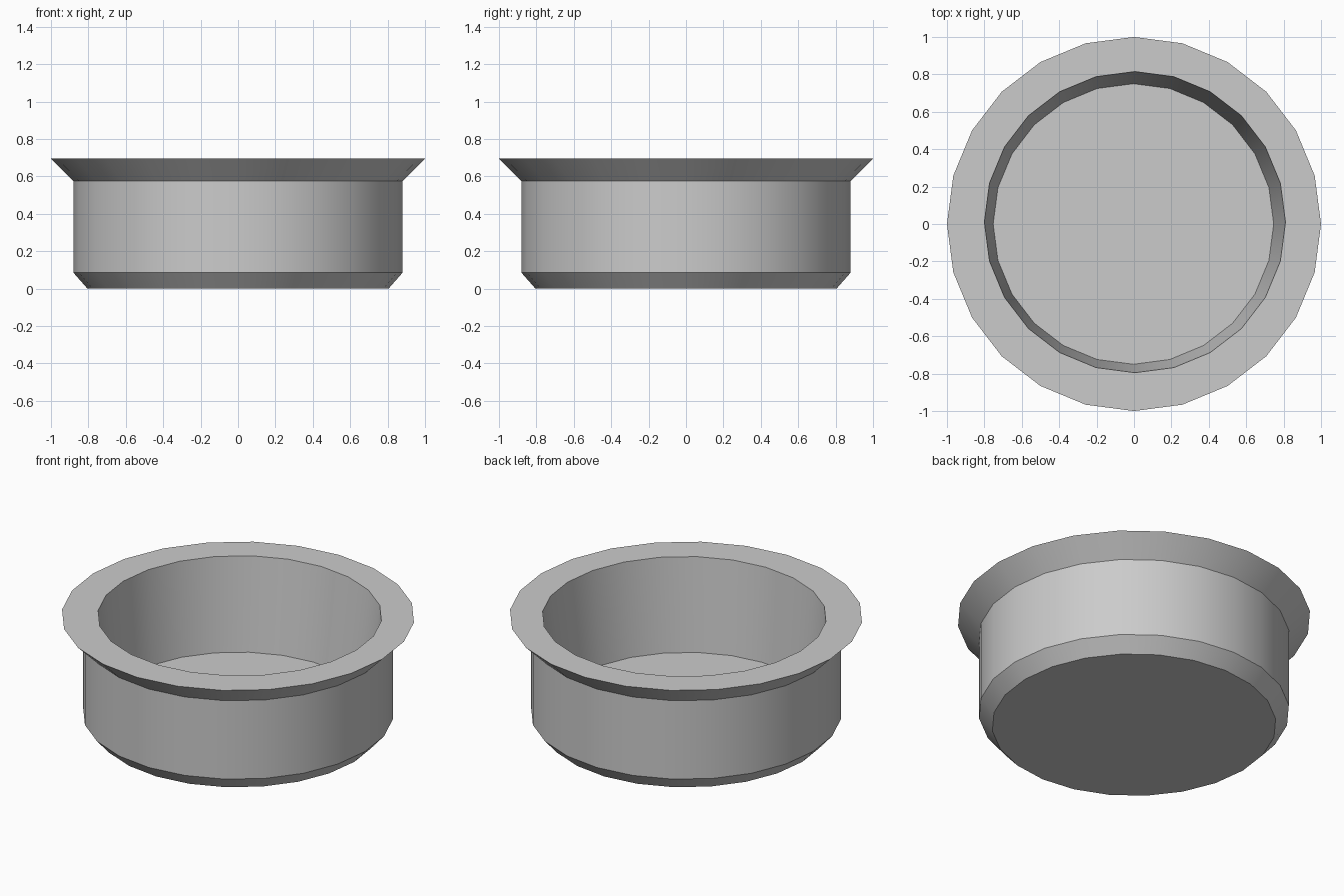
import bpy
import bmesh
from math import cos, sin, tau, radians

SIDES = 24

if "Cube" in bpy.data.objects:
    bpy.data.objects.remove(bpy.data.objects["Cube"], do_unlink=True)

# Single grey material
grey = bpy.data.materials.new("plain grey")
grey.use_nodes = True
colour = (0.6, 0.6, 0.6, 1)
grey.diffuse_color = colour
grey.node_tree.nodes["Principled BSDF"].inputs["Base Color"].default_value = colour

bm = bmesh.new()


def ring(radius, z, cx=0, cy=0):
    return [bm.verts.new((cx + radius * cos(tau * i / SIDES),
                          cy + radius * sin(tau * i / SIDES), z))
            for i in range(SIDES)]


# Profile from the underside, up the outer wall, over the flared rim, down inside
rings = [
    ring(0.805, 0),
    ring(0.88, 0.085),
    ring(0.88, 0.575),
    ring(1, 0.695),
    ring(0.805, 0.695, 0.005, 0.01),
    ring(0.75, 0.12, -0.003, 0),
]
for low, high in zip(rings, rings[1:]):
    for i in range(SIDES):
        j = (i + 1) % SIDES
        bm.faces.new((low[i], low[j], high[j], high[i]))

# Underside and inner floor
bm.faces.new(rings[0][::-1])
bm.faces.new(rings[-1])
bmesh.ops.recalc_face_normals(bm, faces=bm.faces)

mesh = bpy.data.meshes.new("flared_dish")
bm.to_mesh(mesh)
bm.free()
mesh.materials.append(grey)
dish = bpy.data.objects.new("flared_dish", mesh)
bpy.context.collection.objects.link(dish)

# Smooth round the walls, crisp at the rims
bpy.ops.object.select_all(action='DESELECT')
dish.select_set(True)
bpy.context.view_layer.objects.active = dish
bpy.ops.object.shade_smooth_by_angle(angle=radians(30))
